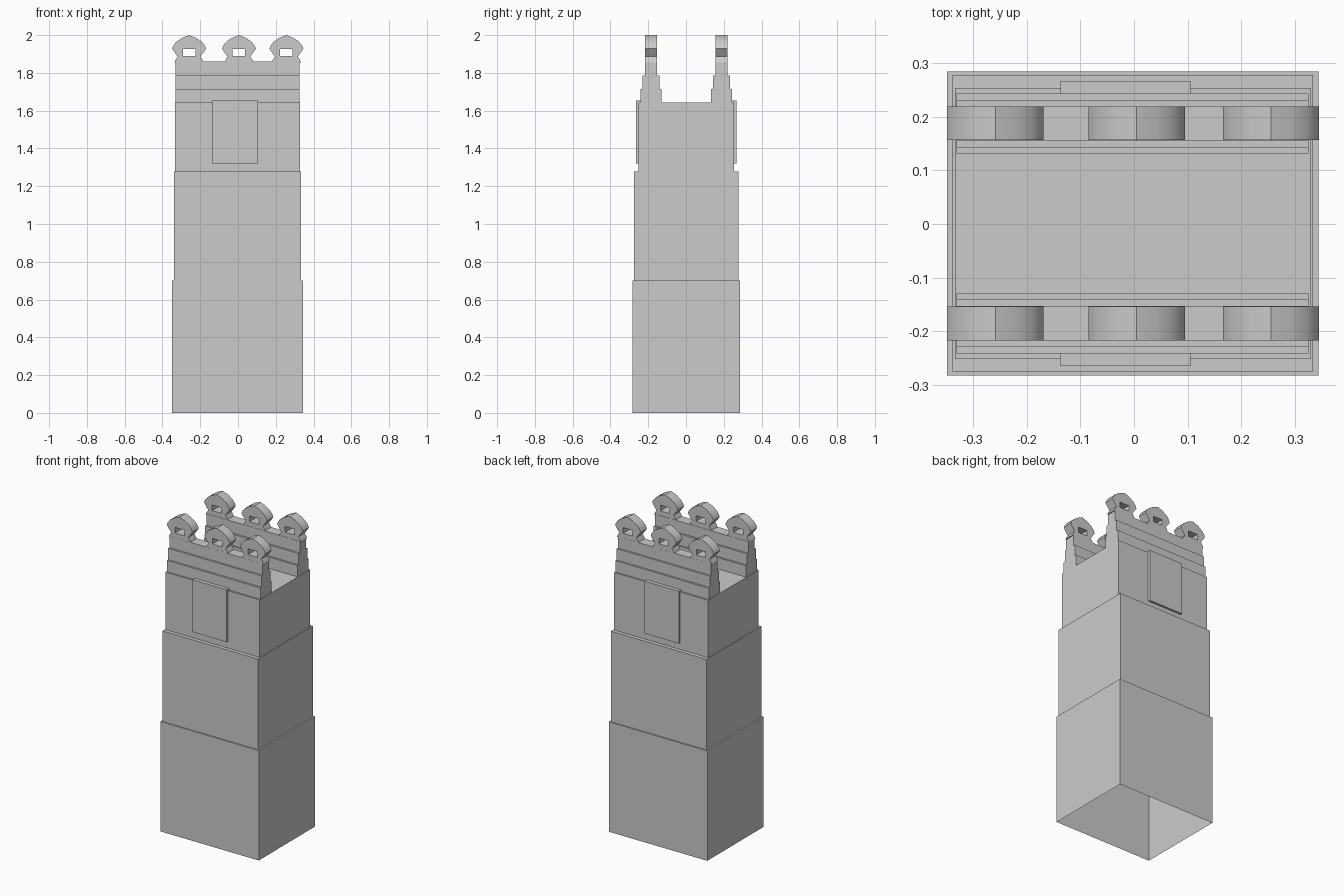
import bpy
import bmesh

cube = bpy.data.objects.get("Cube")
if cube:
    bpy.data.objects.remove(cube, do_unlink=True)

stone = bpy.data.materials.new("grey_stone")
stone.use_nodes = True
GREY = (0.6, 0.6, 0.6, 1)
stone.diffuse_color = GREY
stone.node_tree.nodes["Principled BSDF"].inputs["Base Color"].default_value = GREY

CX, CY = -0.0025, 0.001  # tower axis


def add_object(name, mesh):
    obj = bpy.data.objects.new(name, mesh)
    mesh.materials.clear()
    mesh.materials.append(stone)
    bpy.context.collection.objects.link(obj)
    return obj


def finish(name, bm):
    bmesh.ops.recalc_face_normals(bm, faces=bm.faces)
    mesh = bpy.data.meshes.new(name)
    bm.to_mesh(mesh)
    bm.free()
    return add_object(name, mesh)


def rectangle(bm, hx, hy, z):
    return [bm.verts.new((CX + sx * hx, CY + sy * hy, z))
            for sx, sy in ((-1, -1), (1, -1), (1, 1), (-1, 1))]


def box(name, x0, x1, y0, y1, z0, z1):
    bm = bmesh.ops
    mesh = bmesh.new()
    bm.create_cube(mesh, size=1)
    for v in mesh.verts:
        v.co = ((x0 + x1) / 2 + v.co.x * (x1 - x0),
                (y0 + y1) / 2 + v.co.y * (y1 - y0),
                (z0 + z1) / 2 + v.co.z * (z1 - z0))
    return finish(name, mesh)


# Tower: hollow stepped shell, open underneath
tiers = [(0.347, 0.284, 0, 0.70), (0.337, 0.277, 0.70, 1.277), (0.332, 0.253, 1.277, 1.643)]
bm = bmesh.new()
rings = [rectangle(bm, hx, hy, z) for hx, hy, z0, z1 in tiers for z in (z0, z1)]
for low, high in zip(rings, rings[1:]):
    for i in range(4):
        j = (i + 1) % 4
        bm.faces.new((low[i], low[j], high[j], high[i]))
bm.faces.new(rings[-1])
finish("tower_body", bm)


# Parapet: stepped cross-section run along the tower's width
def parapet(name, side):
    steps = [(0.243, 0.131, 1.643), (0.243, 0.131, 1.715), (0.231, 0.142, 1.715),
             (0.231, 0.142, 1.787), (0.219, 0.154, 1.787), (0.219, 0.154, 1.86)]
    outline = [(o, z) for o, i, z in steps] + [(i, z) for o, i, z in reversed(steps)]
    bm = bmesh.new()
    face = bm.faces.new([bm.verts.new((CX - 0.329, CY + side * y, z)) for y, z in outline])
    moved = bmesh.ops.extrude_face_region(bm, geom=[face])["geom"]
    bmesh.ops.translate(bm, vec=(0.658, 0, 0),
                        verts=[v for v in moved if isinstance(v, bmesh.types.BMVert)])
    # The extrusion keeps the first end cap in place only when it is rebuilt
    bmesh.ops.holes_fill(bm, edges=[e for e in bm.edges if e.is_boundary])
    finish(name, bm)


# Merlon: pointed, rounded head on a pinched neck with a slot
half = [(0.077, 1.855), (0.072, 1.868), (0.060, 1.886), (0.072, 1.902), (0.090, 1.928),
        (0.083, 1.945), (0.067, 1.965), (0.038, 1.985)]
head = half + [(0, 2.0)] + [(-x, z) for x, z in reversed(half)]
slot = [(-0.033, 1.89), (-0.033, 1.926), (0.033, 1.926), (0.033, 1.89)]


def merlon(name, x, side):
    curve = bpy.data.curves.new(name + "_outline", "CURVE")
    curve.dimensions = "2D"
    curve.fill_mode = "BOTH"
    curve.extrude = 0.0315
    for points in (head, slot):
        spline = curve.splines.new("POLY")
        spline.points.add(len(points) - 1)
        for p, (px, pz) in zip(spline.points, points):
            p.co = (px, pz, 0, 1)
        spline.use_cyclic_u = True
    helper = bpy.data.objects.new(name + "_outline", curve)
    mesh = bpy.data.meshes.new_from_object(helper)
    bpy.data.objects.remove(helper, do_unlink=True)
    bpy.data.curves.remove(curve)
    # Stand the flat outline upright in the parapet
    bm = bmesh.new()
    bm.from_mesh(mesh)
    bmesh.ops.remove_doubles(bm, verts=bm.verts, dist=0.0001)
    for v in bm.verts:
        v.co = (x + v.co.x, CY + side * 0.187 - v.co.z, v.co.y)
    obj = finish(name, bm)
    bpy.ops.object.select_all(action="DESELECT")
    obj.select_set(True)
    bpy.context.view_layer.objects.active = obj
    bpy.ops.object.shade_smooth_by_angle(angle=0.5)


for label, side in (("front", -1), ("back", 1)):
    parapet(label + "_parapet", side)
    y0, y1 = sorted((CY + side * 0.243, CY + side * 0.2665))
    box(label + "_panel", -0.137, 0.106, y0, y1, 1.32, 1.653)
    for place, x in (("right", -0.259), ("middle", 0.005), ("left", 0.256)):
        merlon(f"{label}_{place}_merlon", x, side)
